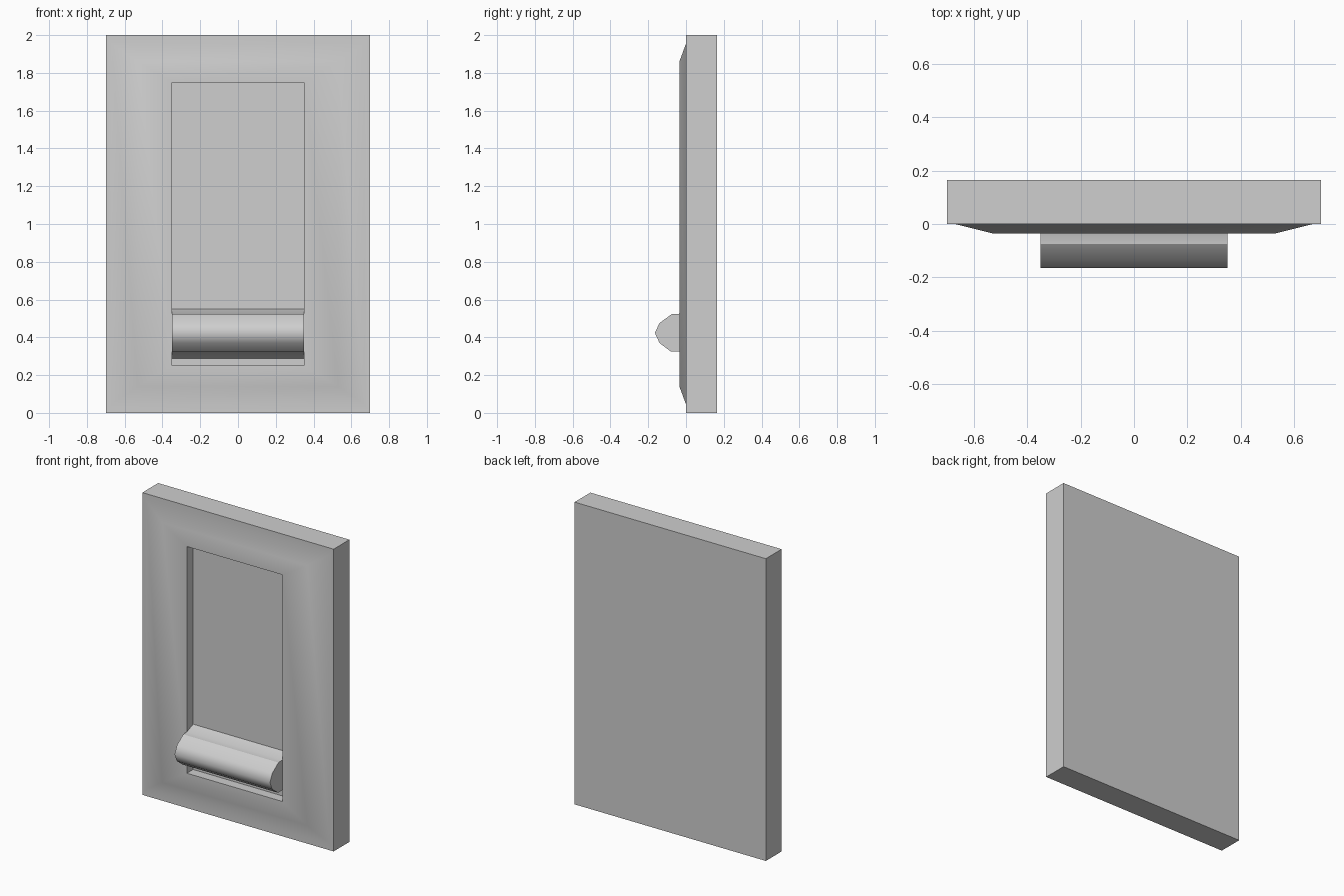
import bpy
import bmesh
import math

cube = bpy.data.objects.get("Cube")
if cube:
    bpy.data.objects.remove(cube, do_unlink=True)

GREY = (0.62, 0.62, 0.62, 1)
plastic = bpy.data.materials.new("light grey plastic")
plastic.use_nodes = True
plastic.diffuse_color = GREY
plastic.node_tree.nodes["Principled BSDF"].inputs["Base Color"].default_value = GREY


def loft(name, loops, sharp_angle):
    """Skin a stack of matching loops, cap both ends and shade."""
    bm = bmesh.new()
    rings = [[bm.verts.new(p) for p in loop] for loop in loops]
    count = len(rings[0])
    for a, b in zip(rings, rings[1:]):
        for i in range(count):
            j = (i + 1) % count
            bm.faces.new((a[i], a[j], b[j], b[i]))
    bm.faces.new(rings[0])
    bm.faces.new(rings[-1])
    bmesh.ops.recalc_face_normals(bm, faces=bm.faces)
    mesh = bpy.data.meshes.new(name)
    bm.to_mesh(mesh)
    bm.free()
    mesh.materials.append(plastic)
    obj = bpy.data.objects.new(name, mesh)
    bpy.context.collection.objects.link(obj)
    bpy.ops.object.select_all(action="DESELECT")
    obj.select_set(True)
    bpy.context.view_layer.objects.active = obj
    bpy.ops.object.shade_smooth_by_angle(angle=math.radians(sharp_angle))
    return obj


def rectangle(half_width, margin, y):
    low, high = margin, 2 - margin
    return [(-half_width, y, low), (half_width, y, low),
            (half_width, y, high), (-half_width, y, high)]


# Wall plate: back, rim, sloped border, raised front, recess walls and floor
loft("wall_plate", [
    rectangle(0.70, 0, 0.165),
    rectangle(0.70, 0, 0),
    rectangle(0.67, 0.045, 0),
    rectangle(0.53, 0.14, -0.035),
    rectangle(0.35, 0.25, -0.035),
    rectangle(0.35, 0.25, 0.03),
], 30)

# Toggle lever: flared root inside the recess, rounded nose in front
profile = [(0.03, 0.55), (-0.035, 0.525), (-0.075, 0.523), (-0.14, 0.476),
           (-0.165, 0.424), (-0.14, 0.37), (-0.08, 0.325), (-0.035, 0.325),
           (0.03, 0.288)]
lever = loft("toggle_lever",
             [[(x, y, z) for y, z in profile] for x in (-0.349, 0.349)], 60)

# Crease the lever where the nose meets its flat shoulders
for edge in lever.data.edges:
    a, b = (lever.data.vertices[i].co for i in edge.vertices)
    if abs(a.x - b.x) > 0.1 and -0.1 < a.y < -0.06:
        edge.use_edge_sharp = True
